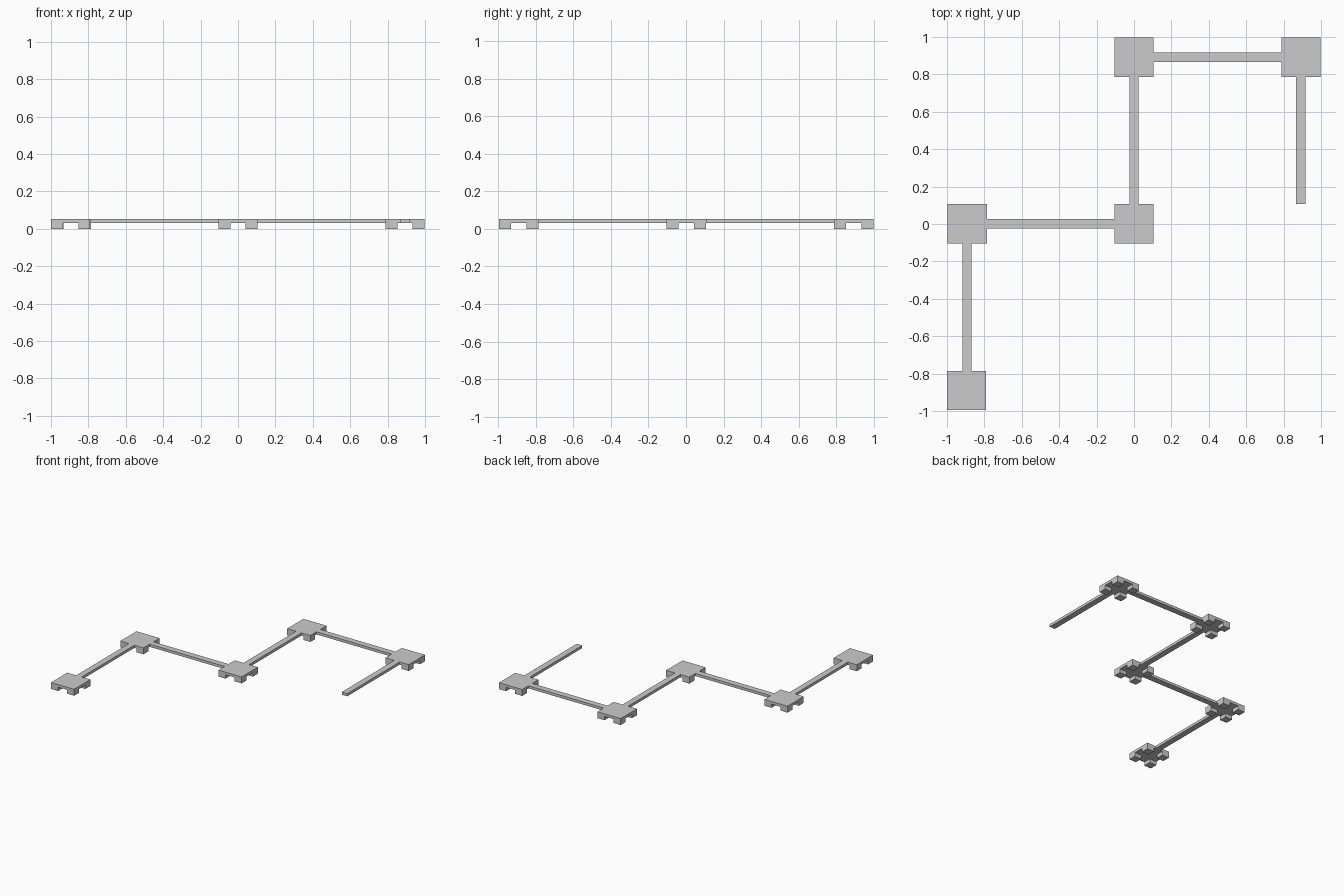
import bpy, bmesh
from mathutils import Matrix, Vector

if "Cube" in bpy.data.objects:
    bpy.data.objects.remove(bpy.data.objects["Cube"])

PAD = 0.21      # platform side
FOOT = 0.064    # corner foot side
Z0, Z1 = 0.031, 0.053   # underside and top of the deck


def add_box(bm, x0, x1, y0, y1, z0, z1):
    centre = Vector(((x0 + x1) / 2, (y0 + y1) / 2, (z0 + z1) / 2))
    size = Vector((x1 - x0, y1 - y0, z1 - z0))
    bmesh.ops.create_cube(bm, size=1, matrix=Matrix.Translation(centre) @ Matrix.Diagonal(size.to_4d()))


def finish(name, bm):
    mesh = bpy.data.meshes.new(name)
    bm.to_mesh(mesh)
    bm.free()
    obj = bpy.data.objects.new(name, mesh)
    bpy.context.collection.objects.link(obj)


def platform(name, cx, cy):
    # One outline with a notched underside: a 3 x 3 grid, corner cells dropped to the ground
    bm = bmesh.new()
    h = PAD / 2
    cuts = [-h, -h + FOOT, h - FOOT, h]
    v = {(i, j): bm.verts.new((cx + cuts[i], cy + cuts[j], Z0)) for i in range(4) for j in range(4)}
    cells = {(i, j): bm.faces.new((v[i, j], v[i, j + 1], v[i + 1, j + 1], v[i + 1, j]))
             for i in range(3) for j in range(3)}
    corners = [f for (i, j), f in cells.items() if i != 1 and j != 1]
    # Deck thickness
    deck = bmesh.ops.extrude_face_region(bm, geom=list(bm.faces), use_keep_orig=True)
    top = [g for g in deck["geom"] if isinstance(g, bmesh.types.BMVert)]
    bmesh.ops.translate(bm, verts=top, vec=(0, 0, Z1 - Z0))
    # Corner feet
    for f in corners:
        foot = bmesh.ops.extrude_discrete_faces(bm, faces=[f])["faces"][0]
        bmesh.ops.translate(bm, verts=foot.verts, vec=(0, 0, -Z0))
    bmesh.ops.recalc_face_normals(bm, faces=bm.faces)
    finish(name, bm)


def walkway(name, a, b, half=0.025):
    # Straight bar between the facing edges of two platform positions
    bm = bmesh.new()
    h = PAD / 2
    x0, x1 = sorted((a[0], b[0]))
    y0, y1 = sorted((a[1], b[1]))
    if x1 - x0 > y1 - y0:
        y = (y0 + y1) / 2
        add_box(bm, x0 + h, x1 - h, y - half, y + half, Z0, Z1)
    else:
        x = (x0 + x1) / 2
        add_box(bm, x - half, x + half, y0 + h, y1 - h, Z0, Z1)
    finish(name, bm)


# Zigzag route; the last bar ends free, without a platform
route = [(-0.895, -0.89), (-0.891, 0.002), (0, 0.002), (0, 0.892), (0.893, 0.892), (0.89, 0.002)]
for n, p in enumerate(route[:-1], 1):
    platform(f"platform_{n}", *p)
for n, (a, b) in enumerate(zip(route, route[1:]), 1):
    walkway(f"walkway_{n}", a, b)
